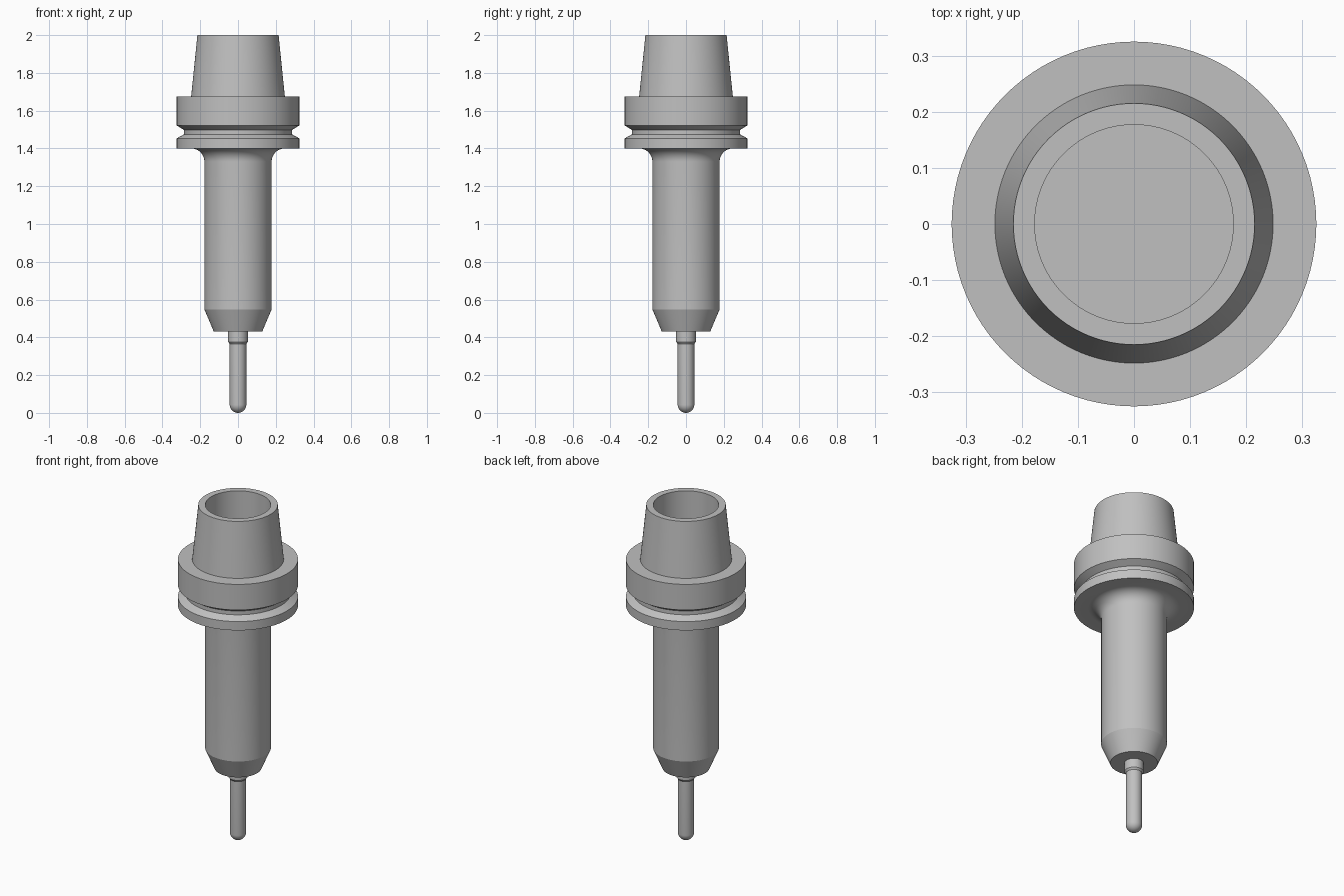
import bpy, bmesh
from math import sin, cos, pi, radians
from mathutils import Matrix

default = bpy.data.objects.get("Cube")
if default:
    bpy.data.objects.remove(default, do_unlink=True)

SIDES = 96

steel = bpy.data.materials.new("steel grey")
steel.use_nodes = True
colour = (0.53, 0.53, 0.53, 1)
steel.diffuse_color = colour
steel.node_tree.nodes["Principled BSDF"].inputs["Base Color"].default_value = colour


def arc(r, z, radius, start, end, steps=10):
    """Profile points on an arc centred at (r, z), angles in degrees."""
    angles = [radians(start + (end - start) * i / steps) for i in range(steps + 1)]
    return [(r + radius * cos(a), z + radius * sin(a)) for a in angles]


def lathe(name, profile):
    """Revolve (radius, height) points, listed bottom to top, about z."""
    bm = bmesh.new()
    verts = [bm.verts.new((max(r, 0), 0, z)) for r, z in profile]
    edges = [bm.edges.new(pair) for pair in zip(verts, verts[1:])]
    bmesh.ops.spin(bm, geom=verts + edges, cent=(0, 0, 0), axis=(0, 0, 1),
                   angle=2 * pi, steps=SIDES, use_duplicate=False)
    bmesh.ops.remove_doubles(bm, verts=bm.verts, dist=1e-5)
    bmesh.ops.recalc_face_normals(bm, faces=bm.faces)
    mesh = bpy.data.meshes.new(name)
    bm.to_mesh(mesh)
    bm.free()
    mesh.materials.append(steel)
    obj = bpy.data.objects.new(name, mesh)
    bpy.context.collection.objects.link(obj)
    bpy.ops.object.select_all(action="DESELECT")
    obj.select_set(True)
    bpy.context.view_layer.objects.active = obj
    bpy.ops.object.shade_smooth_by_angle(angle=radians(20))
    return obj


# Holder: tapered nose, long body, fillet, grooved flange, hollow cone
body_r, flange_r, groove_r, fillet = 0.178, 0.325, 0.286, 0.07
nose = [(0, 0.43), (0.128, 0.43), (body_r, 0.548)]
neck = arc(body_r + fillet, 1.4 - fillet, fillet, 180, 90)
flange = [(flange_r, 1.4), (flange_r, 1.453), (groove_r, 1.475),
          (groove_r, 1.498), (flange_r, 1.522), (flange_r, 1.675)]
cone = [(0.248, 1.675), (0.215, 2.0)]
bore = [(0.177, 2.0), (0.177, 1.66), (0, 1.66)]
lathe("tool_holder", nose + neck + flange + cone + bore)

# Cutting tool: ball tip, slim shaft and chamfered collar
tip_r, collar_r = 0.044, 0.052
ball = arc(0, tip_r, tip_r, -90, 0, 12)
shank = [(tip_r, 0.365), (collar_r, 0.376), (collar_r, 0.43), (0, 0.43)]
lathe("ball_nose_cutter", ball + shank)
